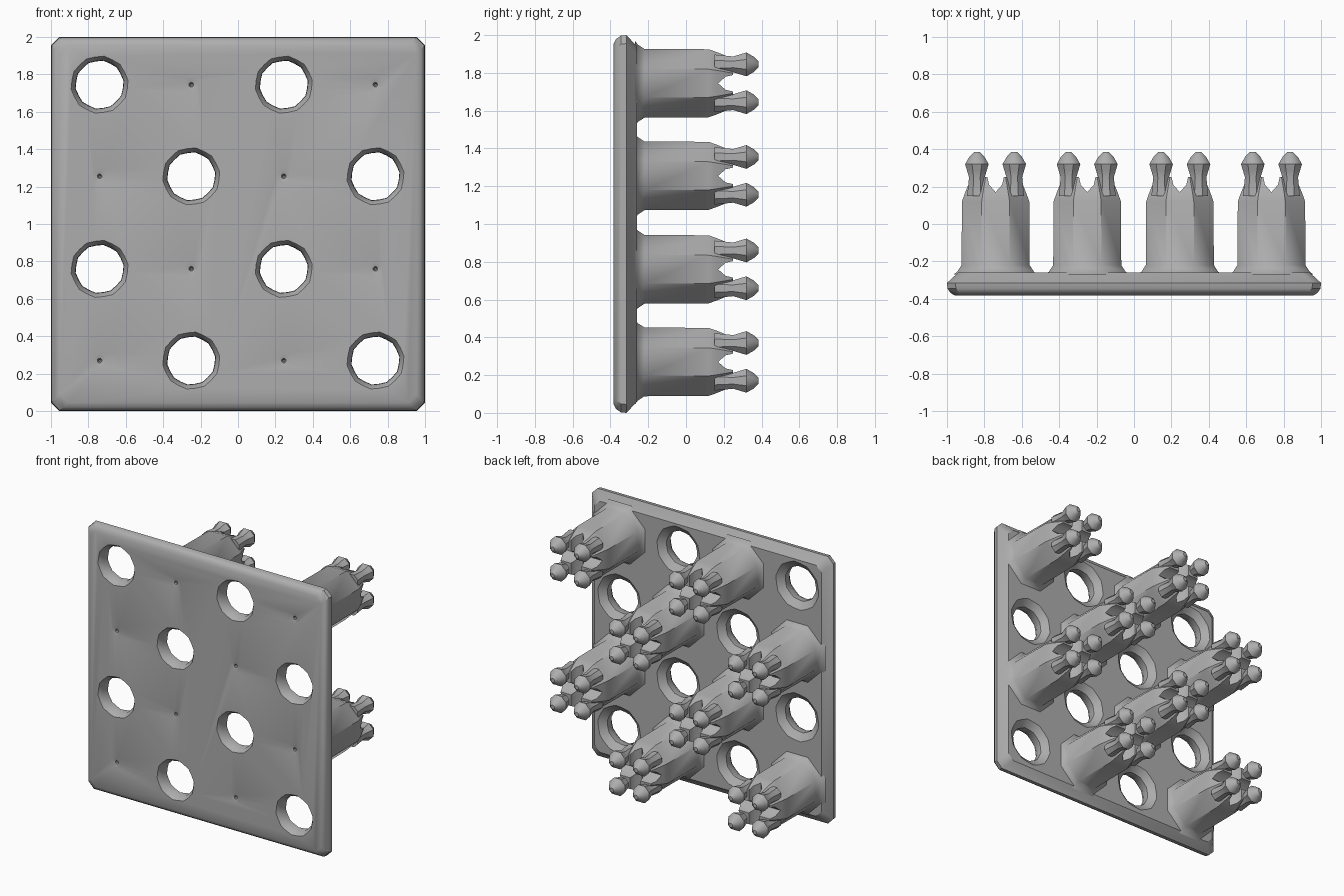
import bpy, bmesh, math

old = bpy.data.objects.get("Cube")
if old:
    bpy.data.objects.remove(old, do_unlink=True)

grey = bpy.data.materials.new("plain grey")
grey.use_nodes = True
colour = (0.42, 0.42, 0.42, 1)
grey.diffuse_color = colour
grey.node_tree.nodes["Principled BSDF"].inputs["Base Color"].default_value = colour

COLS = [-0.74, -0.25, 0.245, 0.735]
ROWS = [0.27, 0.76, 1.255, 1.745]
CELLS = [(i, j) for j in range(4) for i in range(4)]
PEGS = [(COLS[i], ROWS[j]) for i, j in CELLS if (i + j) % 2 == 0]
HOLES = [(COLS[i], ROWS[j]) for i, j in CELLS if (i + j) % 2]


def loft(bm, rings):
    """Skin closed rings of points and cap both ends."""
    loops = [[bm.verts.new(p) for p in ring] for ring in rings]
    n = len(loops[0])
    for a, b in zip(loops, loops[1:]):
        for k in range(n):
            bm.faces.new((a[k], a[(k + 1) % n], b[(k + 1) % n], b[k]))
    bm.faces.new(loops[0])
    bm.faces.new(loops[-1][::-1])


def lathe(bm, profile, sides, x=0, z=0, wave=0):
    """Turn a (y, flat radius) profile about the y axis; wave makes a scalloped rim."""
    rings = []
    for y, r in profile:
        r /= math.cos(math.pi / sides)
        ring = []
        for k in range(sides):
            a = 2 * math.pi * (k + 0.5) / sides
            q = r * (1 + wave * (-1) ** k)
            ring.append((x + q * math.cos(a), y, z + q * math.sin(a)))
        rings.append(ring)
    loft(bm, rings)


def finish(bm, name):
    bmesh.ops.recalc_face_normals(bm, faces=bm.faces)
    mesh = bpy.data.meshes.new(name)
    bm.to_mesh(mesh)
    bm.free()
    mesh.materials.append(grey)
    ob = bpy.data.objects.new(name, mesh)
    bpy.context.collection.objects.link(ob)
    return ob


def activate(ob):
    bpy.ops.object.select_all(action='DESELECT')
    ob.select_set(True)
    bpy.context.view_layer.objects.active = ob


def cut(ob, cutter):
    activate(ob)
    mod = ob.modifiers.new("cut", 'BOOLEAN')
    mod.operation = 'DIFFERENCE'
    mod.solver = 'EXACT'
    mod.object = cutter
    bpy.ops.object.modifier_apply(modifier=mod.name)
    bpy.data.objects.remove(cutter, do_unlink=True)


def smooth(ob, angle):
    activate(ob)
    bpy.ops.object.shade_smooth_by_angle(angle=math.radians(angle))


# Plate with clipped corners and chamfered edges
bm = bmesh.new()
rings = []
for y, inset in [(-0.383, 0.045), (-0.37, 0.02), (-0.345, 0.003), (-0.315, 0), (-0.26, 0.06)]:
    s, c = 1 - inset, 0.955 - inset
    corners = [(s, -c), (s, c), (c, s), (-c, s), (-s, c), (-s, -c), (-c, -s), (c, -s)]
    rings.append([(x, y, 1 + z) for x, z in corners])
loft(bm, rings)
plate = finish(bm, "plate")

# Flared holes, and shallow dimples in front of each peg
bm = bmesh.new()
for x, z in HOLES:
    lathe(bm, [(-0.40, 0.165), (-0.383, 0.15), (-0.35, 0.128), (-0.30, 0.126),
               (-0.26, 0.175), (-0.24, 0.20)], 20, x, z, 0.015)
for x, z in PEGS:
    lathe(bm, [(-0.39, 0.05), (-0.383, 0.035), (-0.377, 0.012), (-0.36, 0.004)], 8, x, z)
cut(plate, finish(bm, "hole_cutter"))
smooth(plate, 32)

# Eight-sided peg body with a flared foot
bm = bmesh.new()
lathe(bm, [(-0.27, 0.225), (-0.255, 0.205), (-0.22, 0.182), (0.12, 0.18),
           (0.16, 0.166), (0.20, 0.15), (0.25, 0.128)], 8)
peg = finish(bm, "peg")

# Crossed V slots split the end of the body into four prongs
for turned in (False, True):
    bm = bmesh.new()
    wedge = [(0, 0.17), (0.035, 0.21), (0.055, 0.30), (-0.055, 0.30), (-0.035, 0.21)]
    loft(bm, [[(e, y, w) if turned else (w, y, e) for w, y in wedge] for e in (-0.3, 0.3)])
    cut(peg, finish(bm, "slot_cutter"))

# A pointed knob on each prong
bm = bmesh.new()
bm.from_mesh(peg.data)
for sx in (-1, 1):
    for sz in (-1, 1):
        lathe(bm, [(0.15, 0.052), (0.25, 0.042), (0.29, 0.054), (0.32, 0.063),
                   (0.36, 0.04), (0.385, 0.015)], 8, 0.1 * sx, 0.1 * sz)
bm.to_mesh(peg.data)
bm.free()
peg.data.update()
smooth(peg, 40)

# Repeat the peg on alternate squares
for n, (x, z) in enumerate(PEGS):
    ob = peg if n == 0 else peg.copy()
    ob.name = "peg_%d" % (n + 1)
    ob.location = (x, 0, z)
    if n:
        bpy.context.collection.objects.link(ob)
